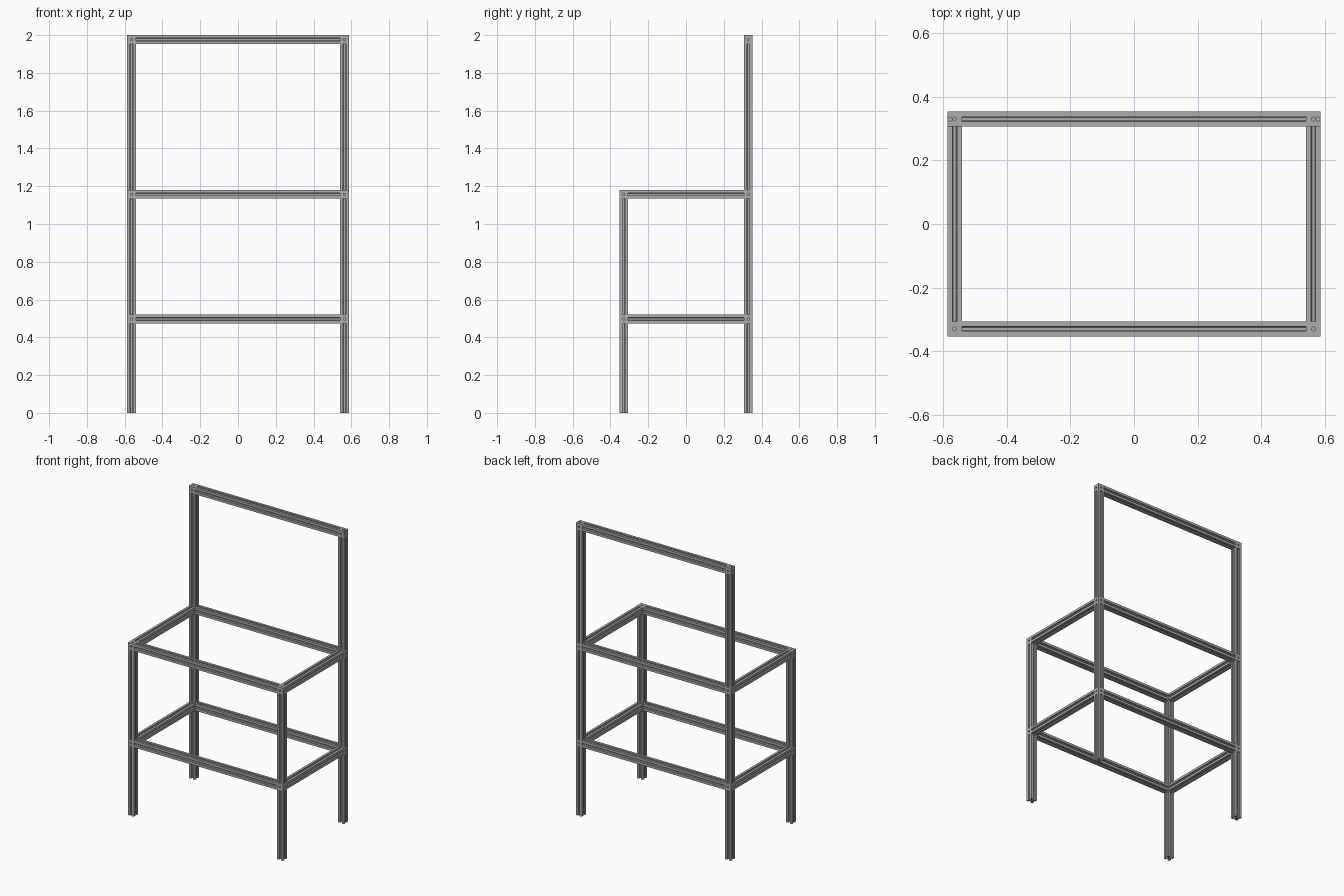
import bpy, bmesh
from math import pi
from mathutils import Matrix, Vector

cube = bpy.data.objects.get("Cube")
if cube:
    bpy.data.objects.remove(cube, do_unlink=True)

SIZE = 0.046            # bar thickness
H = SIZE / 2
SLOT = 0.007            # half width of a slot opening
X, Y = 0.587 - H, 0.353 - H
LOW, MID, TOP = 0.497, 1.157, 2 - H

metal = bpy.data.materials.new("aluminium grey")
metal.use_nodes = True
grey = (0.42, 0.42, 0.42, 1)
metal.diffuse_color = grey
metal.node_tree.nodes["Principled BSDF"].inputs["Base Color"].default_value = grey


def add_object(name, mesh):
    obj = bpy.data.objects.new(name, mesh)
    bpy.context.collection.objects.link(obj)
    return obj


def to_mesh(bm, name):
    bmesh.ops.recalc_face_normals(bm, faces=bm.faces)
    mesh = bpy.data.meshes.new(name)
    bm.to_mesh(mesh)
    bm.free()
    mesh.materials.append(metal)
    return mesh


# Slotted bar: one side of the cross-section, turned four times and extruded
def bar(name, start, end):
    start, end = Vector(start), Vector(end)
    axis = (end - start).normalized()
    start, end = start + axis * H, end - axis * H
    wide, lip, floor = 0.013, H - 0.006, 0.009
    half = [(SLOT, H), (SLOT, lip), (wide, lip), (0.005, floor)]
    side = [(H, H)] + half + [(-x, y) for x, y in reversed(half)]
    bm = bmesh.new()
    verts = []
    for k in range(4):
        turn = Matrix.Rotation(k * pi / 2, 3, 'Z')
        verts += [bm.verts.new(turn @ Vector((x, y, 0))) for x, y in side]
    face = bm.faces.new(verts)
    grown = bmesh.ops.extrude_face_region(bm, geom=[face], use_keep_orig=True)
    moved = [g for g in grown["geom"] if isinstance(g, bmesh.types.BMVert)]
    bmesh.ops.translate(bm, verts=moved, vec=(0, 0, (end - start).length))
    turn = Vector((0, 0, 1)).rotation_difference(axis).to_matrix().to_4x4()
    bmesh.ops.transform(bm, matrix=Matrix.Translation(start) @ turn, verts=bm.verts)
    return add_object(name, to_mesh(bm, name))


# Joint block with a blind bolt hole in each face, and an optional extra top hole
def joint_mesh(name, extra=0):
    bm = bmesh.new()
    bmesh.ops.create_cube(bm, size=SIZE)
    block = add_object(name, to_mesh(bm, name))
    bm = bmesh.new()
    holes = [(d, Vector()) for d in ((1, 0, 0), (-1, 0, 0), (0, 1, 0),
                                     (0, -1, 0), (0, 0, 1), (0, 0, -1))]
    if extra:
        holes.append(((0, 0, 1), Vector((extra * 0.0145, 0, 0))))
    for direction, offset in holes:
        d = Vector(direction)
        turn = d.to_track_quat('Z', 'Y').to_matrix().to_4x4()
        depth = 0.006 if offset.length else 0.01
        bmesh.ops.create_cone(bm, cap_ends=True, segments=16, radius1=0.006,
                              radius2=0.006, depth=2 * depth,
                              matrix=Matrix.Translation(d * H + offset) @ turn)
    cutter = add_object("hole_cutter", to_mesh(bm, "hole_cutter"))
    cutter.hide_render = True
    mod = block.modifiers.new("holes", 'BOOLEAN')
    mod.operation, mod.solver, mod.object = 'DIFFERENCE', 'EXACT', cutter
    graph = bpy.context.evaluated_depsgraph_get()
    result = bpy.data.meshes.new_from_object(block.evaluated_get(graph))
    bpy.data.objects.remove(cutter, do_unlink=True)
    bpy.data.objects.remove(block, do_unlink=True)
    return result


plain_joint = joint_mesh("joint")

# Uprights and their joints
for side, sx in (("left", 1), ("right", -1)):
    x = sx * X
    for place, y, levels in (("front", -Y, (LOW, MID)), ("back", Y, (LOW, MID, TOP))):
        below = -H
        for i, z in enumerate(levels):
            part = ("leg", "post", "backrest_post")[i]
            bar(f"{place}_{side}_{part}", (x, y, below), (x, y, z))
            mesh = joint_mesh("top_joint", sx) if z == TOP else plain_joint
            add_object(f"{place}_{side}_joint_{i + 1}", mesh).location = (x, y, z)
            below = z
    # Side rails
    for level, z in (("lower", LOW), ("upper", MID)):
        bar(f"{side}_{level}_rail", (x, -Y, z), (x, Y, z))

# Cross rails
for name, y, z in (("front_lower_rail", -Y, LOW), ("front_upper_rail", -Y, MID),
                   ("back_lower_rail", Y, LOW), ("back_upper_rail", Y, MID),
                   ("top_rail", Y, TOP)):
    bar(name, (-X, y, z), (X, y, z))
